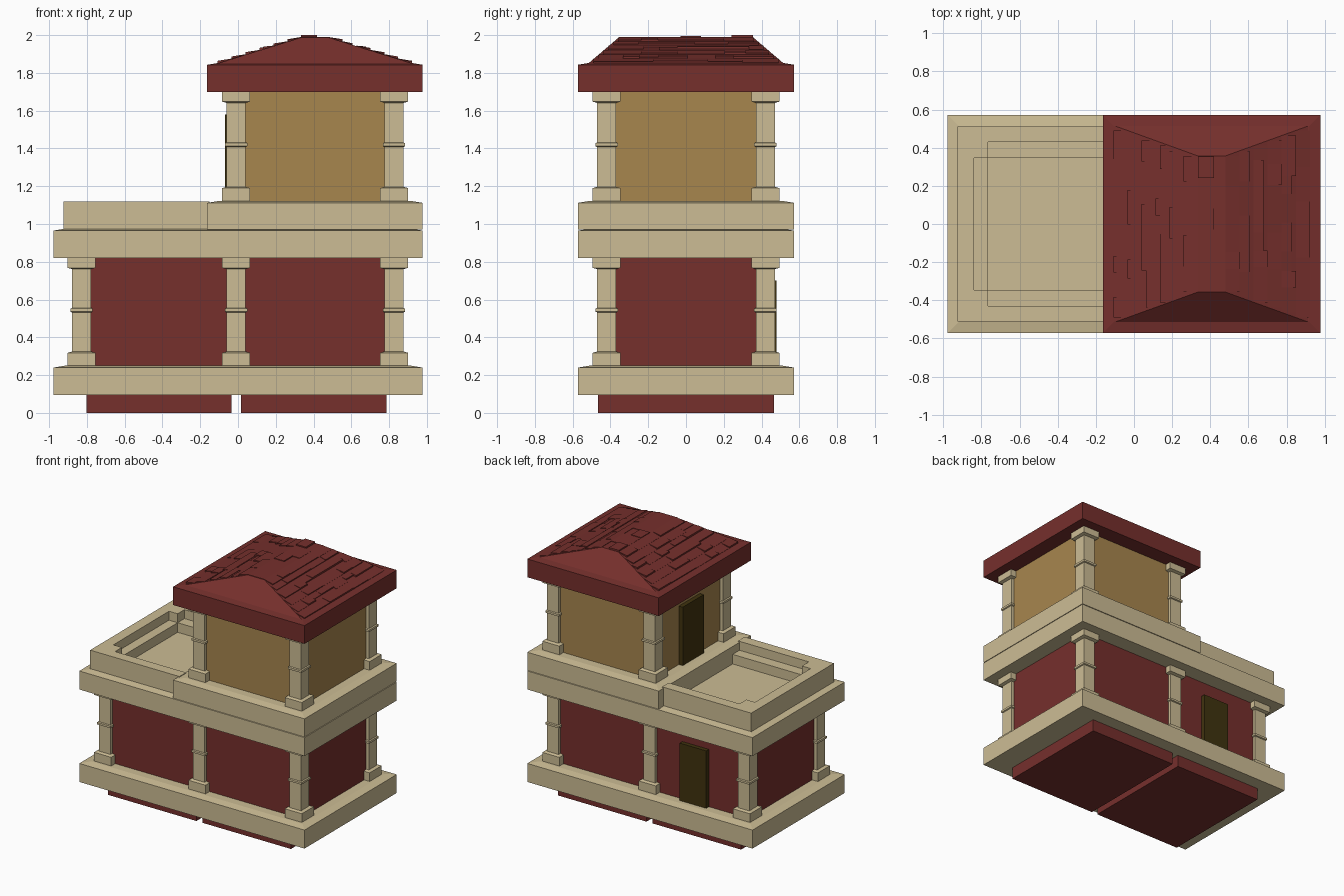
import bpy, bmesh, random

if "Cube" in bpy.data.objects:
    bpy.data.objects.remove(bpy.data.objects["Cube"])

random.seed(4)


def material(name, rgb):
    m = bpy.data.materials.new(name)
    m.diffuse_color = (*[(c / 255) ** 2.2 for c in rgb], 1)
    m.use_nodes = True
    m.node_tree.nodes["Principled BSDF"].inputs["Base Color"].default_value = m.diffuse_color
    return m


RED = material("red", (117, 51, 48))
STONE = material("stone", (203, 187, 147))
OCHRE = material("ochre", (166, 133, 79))
WOOD = material("dark_wood", (66, 54, 22))


def finish(name, bm, mat):
    bmesh.ops.recalc_face_normals(bm, faces=bm.faces[:])
    mesh = bpy.data.meshes.new(name)
    bm.to_mesh(mesh)
    bm.free()
    mesh.materials.append(mat)
    ob = bpy.data.objects.new(name, mesh)
    bpy.context.collection.objects.link(ob)
    return ob


def stack(name, cx, cy, rings, mat):
    """Solid from stacked rectangles, each ring = (half x, half y, z)."""
    bm = bmesh.new()
    loops = [[bm.verts.new((cx + sx * hx, cy + sy * hy, z))
              for sx, sy in ((-1, -1), (1, -1), (1, 1), (-1, 1))]
             for hx, hy, z in rings]
    for a, b in zip(loops, loops[1:]):
        for i in range(4):
            j = (i + 1) % 4
            bm.faces.new((a[i], a[j], b[j], b[i]))
    bm.faces.new(loops[0])
    bm.faces.new(loops[-1])
    return finish(name, bm, mat)


def box(name, x0, x1, y0, y1, z0, z1, mat):
    hx, hy = (x1 - x0) / 2, (y1 - y0) / 2
    return stack(name, (x0 + x1) / 2, (y0 + y1) / 2, [(hx, hy, z0), (hx, hy, z1)], mat)


def slab(name, x0, x1, z0, z1, mat):
    """Floor slab whose top margin slopes up slightly."""
    h = (x1 - x0) / 2
    stack(name, (x0 + x1) / 2, 0, [(h, 0.571, z0), (h, 0.571, z1 - 0.01),
                                   (h - 0.06, 0.511, z1)], mat)


def prism(name, pts, z0, z1, mat):
    bm = bmesh.new()
    face = bm.faces.new([bm.verts.new((x, y, z0)) for x, y in pts])
    new = bmesh.ops.extrude_face_region(bm, geom=[face], use_keep_orig=True)["geom"]
    for v in new:
        if isinstance(v, bmesh.types.BMVert):
            v.co.z = z1
    finish(name, bm, mat)


def column(name, cx, cy, z0, z1):
    """Square column with plinth, middle band and capital."""
    m = z0 + (z1 - z0) * 0.515
    prof = [(0.074, z0), (0.074, z0 + 0.073), (0.05, z0 + 0.08),
            (0.05, m - 0.012), (0.059, m - 0.008), (0.059, m + 0.008), (0.05, m + 0.012),
            (0.05, z1 - 0.064), (0.074, z1 - 0.057), (0.074, z1)]
    stack(name, cx, cy, [(r, r, z) for r, z in prof], STONE)


# Foundation blocks
box("foundation_left", -0.803, -0.035, -0.465, 0.465, 0, 0.11, RED)
box("foundation_right", 0.017, 0.785, -0.465, 0.465, 0, 0.11, RED)

# Ground floor
slab("ground_slab", -0.977, 0.977, 0.095, 0.25, STONE)
box("ground_walls", -0.852, 0.852, -0.445, 0.445, 0.24, 0.83, RED)
box("ground_door", -0.51, -0.28, 0.44, 0.478, 0.25, 0.70, WOOD)
for x in (-0.828, -0.01, 0.826):
    for y in (-0.42, 0.42):
        column("ground_column", x, y, 0.245, 0.825)

# Upper floor slab and tower plinth
slab("upper_slab", -0.977, 0.977, 0.82, 0.975, STONE)
slab("tower_slab", -0.163, 0.977, 0.97, 1.122, STONE)

# Terrace parapet with corner posts and lower inner ledge
prism("terrace_parapet", [(-0.15, 0.512), (-0.924, 0.512), (-0.924, -0.512), (-0.15, -0.512),
                          (-0.15, -0.43), (-0.765, -0.43), (-0.765, -0.345), (-0.84, -0.345),
                          (-0.84, 0.345), (-0.765, 0.345), (-0.765, 0.43), (-0.15, 0.43)],
      0.965, 1.12, STONE)
prism("terrace_ledge", [(-0.15, 0.44), (-0.85, 0.44), (-0.85, -0.44), (-0.15, -0.44),
                        (-0.15, -0.345), (-0.765, -0.345), (-0.765, 0.345), (-0.15, 0.345)],
      0.965, 1.05, STONE)

# Tower
box("tower_walls", -0.036, 0.852, -0.445, 0.445, 1.11, 1.71, OCHRE)
box("tower_door", -0.07, -0.03, -0.12, 0.14, 1.12, 1.58, WOOD)
for x in (-0.01, 0.826):
    for y in (-0.42, 0.42):
        column("tower_column", x, y, 1.117, 1.705)

# Roof
slab("roof_slab", -0.163, 0.977, 1.70, 1.853, RED)
RC = 0.407
stack("roof_hip", RC, 0, [(0.515, 0.517, 1.85), (0.0725, 0.357, 1.987)], RED)


def shingle(bm, side, t0, t1, y0, y1, lift):
    """Wedge tile on one slope, clipped to the hip lines."""
    corners = []
    for t, y, up in ((t0, y0, lift), (t0, y1, lift), (t1, y1, 0.003), (t1, y0, 0.003)):
        w = 0.517 - 0.16 * t
        y = max(-w, min(w, y))
        corners.append((RC + side * (0.515 - 0.4425 * t), y, 1.85 + 0.137 * t, up))
    low = [bm.verts.new((x, y, z - 0.004)) for x, y, z, u in corners]
    top = [bm.verts.new((x, y, z + u)) for x, y, z, u in corners]
    bm.faces.new(low)
    bm.faces.new(top)
    for i in range(4):
        j = (i + 1) % 4
        bm.faces.new((low[i], low[j], top[j], top[i]))


# Irregular shingles on both long slopes
ROWS = 6
for side, name in ((-1, "left_shingles"), (1, "right_shingles")):
    bm = bmesh.new()
    for r in range(ROWS):
        t0 = r / ROWS
        w = 0.517 - 0.16 * (t0 + 1 / ROWS)
        y = -w
        while y < w - 0.02:
            y1 = y + random.uniform(0.08, 0.2)
            if y1 > w - 0.06:
                y1 = w
            shingle(bm, side, t0 + random.choice((0, 0, 0.05)), t0 + 1 / ROWS, y, y1,
                    random.choice((0.004, 0.009, 0.014)))
            y = y1
    finish(name, bm, RED)

# Ridge cap tiles
for y0, y1, h in ((-0.355, -0.03, 1.99), (-0.03, 0.08, 1.995), (0.08, 0.24, 1.991), (0.24, 0.355, 2.0)):
    box("ridge_tile", RC - 0.0725, RC + 0.0725 - (h > 1.993) * 0.06, y0, y1, 1.98, h, RED)
